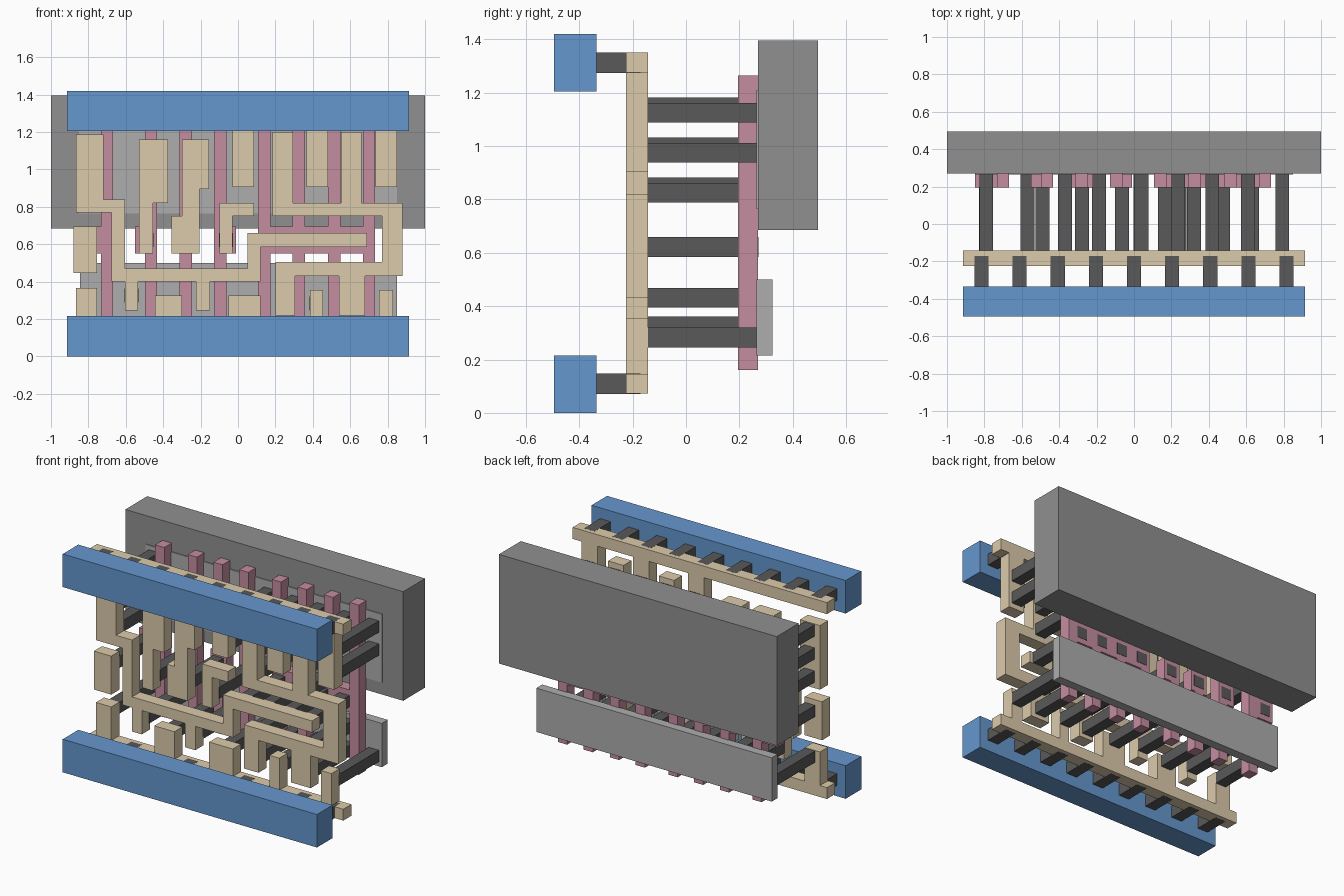
import bpy, bmesh, math
from mathutils import Vector


def material(name, rgb):
    m = bpy.data.materials.new(name)
    m.diffuse_color = (*rgb, 1)
    return m


BLUE = material("blue_metal", (0.13, 0.31, 0.62))
TAN = material("tan_metal", (0.72, 0.60, 0.41))
PINK = material("pink_gate", (0.56, 0.27, 0.35))
DARK = material("dark_plug", (0.10, 0.10, 0.10))
LIGHT = material("light_grey", (0.42, 0.42, 0.42))
GREY = material("well_grey", (0.28, 0.28, 0.28))


def plate(name, rects, y0, y1, mat):
    """Merge x/z rectangles (x0, x1, z0, z1) into one outline and extrude it along y."""
    xs = sorted({v for r in rects for v in r[:2]})
    zs = sorted({v for r in rects for v in r[2:]})
    bm = bmesh.new()
    verts = {}

    def vert(i, j):
        if (i, j) not in verts:
            verts[i, j] = bm.verts.new((xs[i], y0, zs[j]))
        return verts[i, j]

    for i in range(len(xs) - 1):
        for j in range(len(zs) - 1):
            cx, cz = (xs[i] + xs[i + 1]) / 2, (zs[j] + zs[j + 1]) / 2
            if any(r[0] < cx < r[1] and r[2] < cz < r[3] for r in rects):
                bm.faces.new([vert(i, j), vert(i + 1, j), vert(i + 1, j + 1), vert(i, j + 1)])
    ext = bmesh.ops.extrude_face_region(bm, geom=bm.faces[:], use_keep_orig=True)
    moved = [g for g in ext["geom"] if isinstance(g, bmesh.types.BMVert)]
    bmesh.ops.translate(bm, verts=moved, vec=Vector((0, y1 - y0, 0)))
    bmesh.ops.recalc_face_normals(bm, faces=bm.faces[:])
    bmesh.ops.dissolve_limit(bm, angle_limit=math.radians(1), verts=bm.verts[:], edges=bm.edges[:])
    bmesh.ops.recalc_face_normals(bm, faces=bm.faces[:])
    me = bpy.data.meshes.new(name)
    bm.to_mesh(me)
    bm.free()
    me.materials.append(mat)
    ob = bpy.data.objects.new(name, me)
    bpy.context.collection.objects.link(ob)
    return ob


def plug(name, x, z, y0, y1, w=0.074):
    plate(name, [(x - w / 2, x + w / 2, z - w / 2, z + w / 2)], y0, y1, DARK)


# Back slabs: deep well, and the two thin active strips
plate("well_slab", [(-1, 1, 0.685, 1.395)], 0.27, 0.495, GREY)
plate("upper_active_strip", [(-0.85, 0.85, 0.765, 1.21)], 0.264, 0.325, LIGHT)
plate("lower_active_strip", [(-0.845, 0.85, 0.215, 0.5)], 0.264, 0.325, LIGHT)


# Pink gate bars with their contact pads
def gate(x):
    return (x - 0.033, x + 0.033, 0.16, 1.265)


pads = {-0.7: (-0.85, -0.7), -0.465: (-0.55, -0.435),
        -0.28: (-0.335, -0.22), -0.095: (-0.125, -0.01)}
for x, (a, b) in pads.items():
    plate("gate_bar", [gate(x), (a, b, 0.55, 0.695)], 0.195, 0.27, PINK)
plate("joined_gate_bars", [gate(x) for x in (0.14, 0.325, 0.515, 0.7)]
      + [(0.107, 0.733, 0.55, 0.695)], 0.195, 0.27, PINK)

# Tan wiring layer
wiring = {
    "upper_tan_rail": [
        (-0.915, 0.915, 1.275, 1.35), (-0.03, 0.085, 0.905, 1.275),
        (0.365, 0.48, 0.905, 1.275), (0.735, 0.85, 0.905, 1.275)],
    "lower_tan_rail": [
        (-0.915, 0.915, 0.072, 0.146), (-0.865, -0.755, 0.146, 0.365),
        (-0.445, -0.3, 0.146, 0.325), (-0.05, 0.12, 0.146, 0.325),
        (0.385, 0.455, 0.146, 0.355), (0.755, 0.83, 0.146, 0.355)],
    "long_link_wire": [
        (-0.865, -0.72, 0.77, 1.187), (-0.865, -0.605, 0.77, 0.84),
        (-0.675, -0.605, 0.4, 0.84), (-0.675, 0.12, 0.4, 0.47),
        (-0.605, -0.535, 0.245, 0.4), (-0.225, -0.15, 0.245, 0.4),
        (0.05, 0.12, 0.4, 0.66), (0.05, 0.69, 0.585, 0.66)],
    "output_wire": [
        (0.185, 0.295, 0.75, 1.2), (0.55, 0.66, 0.75, 1.2),
        (0.185, 0.88, 0.75, 0.82), (0.77, 0.88, 0.43, 0.82),
        (0.2, 0.88, 0.43, 0.505), (0.2, 0.305, 0.22, 0.505),
        (0.54, 0.68, 0.22, 0.505)],
    "input_wire_1": [(-0.88, -0.755, 0.445, 0.695)],
    "input_wire_2": [(-0.53, -0.375, 0.82, 1.16), (-0.53, -0.455, 0.55, 0.82)],
    "input_wire_3": [(-0.3, -0.155, 0.895, 1.16), (-0.3, -0.205, 0.55, 0.895),
                     (-0.355, -0.205, 0.55, 0.75)],
    "input_wire_4": [(-0.1, 0.085, 0.75, 0.82), (-0.1, -0.03, 0.55, 0.82)],
}
for name, rects in wiring.items():
    plate(name, rects, -0.225, -0.142, TAN)

# Dark contact plugs from the wiring back to the active strips
upper = {-0.79: (1.145, 0.995, 0.845), 0.04: (1.125, 0.975),
         0.237: (1.125, 0.975, 0.825), 0.418: (1.125, 0.975),
         0.61: (1.125, 0.975, 0.825), 0.793: (1.125, 0.975)}
lower = {-0.793: (0.325,), -0.57: (0.325,), -0.368: (0.283,), -0.187: (0.325,),
         0.035: (0.283,), 0.245: (0.283, 0.432), 0.418: (0.283,),
         0.61: (0.283, 0.432), 0.793: (0.283,)}
for rows in (upper, lower):
    for x, heights in rows.items():
        for z in heights:
            plug("active_contact", x, z, -0.15, 0.268)

# Dark contact plugs to the gate bars
for x in (-0.793, -0.49, -0.278, -0.065, 0.165, 0.32, 0.475, 0.63):
    plug("gate_contact", x, 0.622, -0.15, 0.272)

# Blue rails and the short plugs behind them
for side, z0, z1, zp in (("lower", 0, 0.215, 0.109), ("upper", 1.205, 1.42, 1.3125)):
    plate(side + "_blue_rail", [(-0.915, 0.915, z0, z1)], -0.495, -0.335, BLUE)
    for i in range(9):
        plug(side + "_rail_plug", -0.815 + i * 0.20375, zp, -0.34, -0.17, 0.0755)
